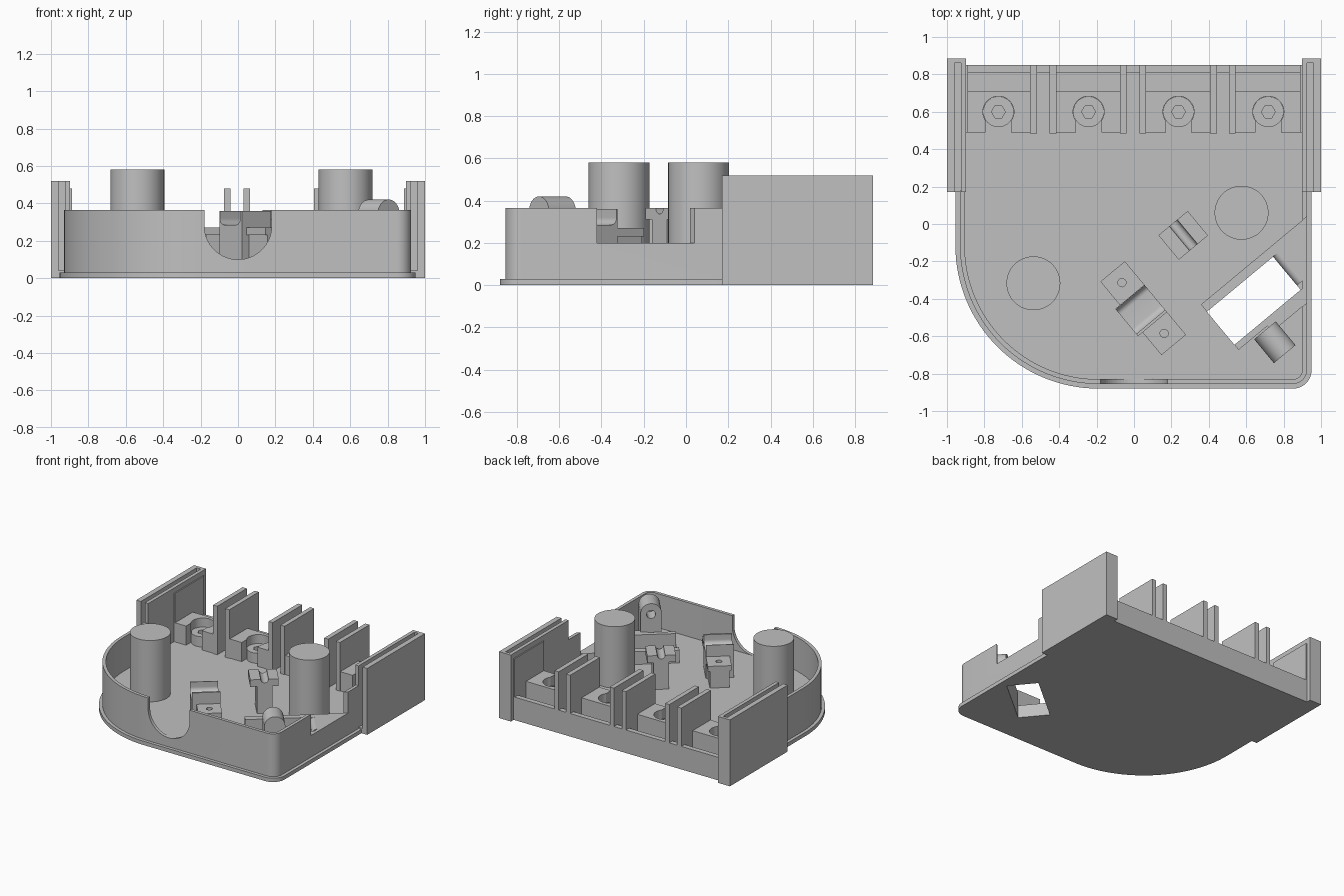
import bpy, bmesh, math
from mathutils import Matrix, Vector

if "Cube" in bpy.data.objects:
    bpy.data.objects.remove(bpy.data.objects["Cube"], do_unlink=True)

grey = bpy.data.materials.new("light grey plastic")
grey.use_nodes = True
COLOR = (0.53, 0.53, 0.53, 1)
grey.diffuse_color = COLOR
grey.node_tree.nodes["Principled BSDF"].inputs["Base Color"].default_value = COLOR

TILT = Matrix.Rotation(math.atan2(0.64, 0.77), 4, "Z")  # frame of the diagonal fittings
UPRIGHT = Matrix.Rotation(math.pi / 2, 4, "X")
ALONG_V = TILT @ UPRIGHT  # local z runs along the negative slanted y axis
ALONG_U = TILT @ Matrix.Rotation(math.pi / 2, 4, "Z") @ UPRIGHT  # local z along slanted x
RIM = 0.03
FLOOR = 0.1


def finish(name, bm, matrix=None):
    if matrix:
        bm.transform(matrix)
    bmesh.ops.recalc_face_normals(bm, faces=bm.faces)
    mesh = bpy.data.meshes.new(name)
    bm.to_mesh(mesh)
    bm.free()
    mesh.materials.append(grey)
    obj = bpy.data.objects.new(name, mesh)
    bpy.context.collection.objects.link(obj)
    return obj


def box(name, x0, x1, y0, y1, z0, z1, matrix=None):
    bm = bmesh.new()
    bmesh.ops.create_cube(bm, size=1)
    for v in bm.verts:
        v.co = Vector(((x0 + x1) / 2 + v.co.x * (x1 - x0),
                       (y0 + y1) / 2 + v.co.y * (y1 - y0),
                       (z0 + z1) / 2 + v.co.z * (z1 - z0)))
    return finish(name, bm, matrix)


def prism(name, points, z0, z1, matrix=None):
    bm = bmesh.new()
    face = bm.faces.new([bm.verts.new((x, y, z0)) for x, y in points])
    new = bmesh.ops.extrude_face_region(bm, geom=[face])["geom"]
    top = [g for g in new if isinstance(g, bmesh.types.BMVert)]
    bmesh.ops.translate(bm, verts=top, vec=(0, 0, z1 - z0))
    return finish(name, bm, matrix)


def arc(cx, cy, r, start, end, n):
    angles = [math.radians(start + (end - start) * i / n) for i in range(n + 1)]
    return [(cx + r * math.cos(a), cy + r * math.sin(a)) for a in angles]


def disc(name, x, y, r, z0, z1, sides=48, matrix=None):
    return prism(name, arc(x, y, r, 0, 360, sides)[:-1], z0, z1, matrix)


def cut(obj, *cutters):
    for c in cutters:
        mod = obj.modifiers.new("cut", "BOOLEAN")
        mod.operation = "DIFFERENCE"
        mod.solver = "EXACT"
        mod.object = c
        c.hide_render = True
        c.hide_viewport = True
        c.display_type = "WIRE"


def smooth(obj):
    bpy.ops.object.select_all(action="DESELECT")
    obj.select_set(True)
    bpy.context.view_layer.objects.active = obj
    bpy.ops.object.shade_smooth_by_angle(angle=math.radians(25))


def outline(inset, back):
    """Case outline: big rounded corner on one side, small on the other."""
    pts = [(-0.955 + inset, back)]
    pts += arc(-0.19, -0.115, 0.765 - inset, 180, 270, 32)
    pts += arc(0.85, -0.78, 0.1 - inset, 270, 360, 10)
    return pts + [(0.95 - inset, back)]


# Base flange and thick floor with the slanted opening
opening = box("opening_cutter", 0, 0.46, -0.84, -0.61, -0.1, 0.15, TILT)
for name, inset, z0, z1 in (("base_flange", 0, 0, RIM), ("floor", 0.03, RIM, FLOOR)):
    back = [(0.9, 0.17), (0.9, 0.85), (-0.9, 0.85), (-0.9, 0.17)]
    slab = prism(name, outline(inset, 0.17) + back, z0, z1)
    cut(slab, opening)
    smooth(slab)

# Curved outer wall with front U notch and side gap
outer, inner = outline(0.025, 0.18), outline(0.05, 0.18)
wall = prism("outer_wall", outer + inner[::-1], RIM, 0.365)
notch = prism("notch_cutter", arc(0, 0.28, 0.18, 180, 360, 32) + [(0.18, 0.6), (-0.18, 0.6)],
              0.7, 1.0, UPRIGHT)
cut(wall, notch, box("side_gap_cutter", 0.35, 1.2, -0.915, -0.56, 0.2, 0.6, TILT))
smooth(wall)

# Slotted side panels
for side, sx in (("left", 1), ("right", -1)):
    mirror = Matrix.Scale(sx, 4, (1, 0, 0))
    panel = [("outer_panel", 0.96, 1.0, 0.17, 0.86, 0, 0.52),
             ("inner_panel", 0.897, 0.925, 0.17, 0.86, 0, 0.52),
             ("slot_bottom", 0.925, 0.96, 0.17, 0.86, 0, 0.04),
             ("panel_end", 0.897, 1.0, 0.86, 0.885, 0, 0.52),
             ("panel_rib", 0.888, 0.897, 0.49, 0.85, FLOOR, 0.48)]
    for name, *size in panel:
        box(f"{side}_{name}", *size, mirror)

# Back wall and paired fins
box("back_wall", -0.9, 0.9, 0.81, 0.85, FLOOR, 0.18)
for i, x in enumerate((-0.537, -0.433, -0.057, 0.047, 0.425, 0.525)):
    box(f"fin_{i + 1}", x - 0.018, x + 0.018, 0.485, 0.85, FLOOR, 0.48)

# Mounting blocks with slotted seats and hexagonal sockets
bays = ((-0.888, -0.555, -0.725), (-0.415, -0.075, -0.243),
        (0.065, 0.407, 0.238), (0.543, 0.888, 0.718))
for i, (x0, x1, x) in enumerate(bays):
    tip = math.degrees(math.acos(0.068 / 0.083))
    seat = arc(x, 0.6, 0.083, -tip, 180 + tip, 32)
    block = [(x0, 0.49), (x - 0.068, 0.49)] + seat[::-1] + [(x + 0.068, 0.49), (x1, 0.49), (x1, 0.71), (x0, 0.71)]
    smooth(prism(f"mount_block_{i + 1}", block, FLOOR, 0.25))
    socket = disc(f"mount_socket_{i + 1}", x, 0.6, 0.082, FLOOR, 0.18)
    cut(socket, disc(f"hex_cutter_{i + 1}", x, 0.6, 0.037, 0.12, 0.3, 6))
    smooth(socket)

# Tall round posts
for name, x, y in (("left_post", 0.575, 0.06), ("right_post", -0.538, -0.317)):
    smooth(disc(name, x, y, 0.144, FLOOR, 0.58, 64))

# Raised pad around the slanted opening, with a rounded lip
pad = [(0, -0.56), (0.732, -0.56), (0.436, -0.915), (0.2, -0.915), (0.2, -0.875), (0, -0.875),
       (0, -0.84), (0.497, -0.84), (0.497, -0.61), (0, -0.61)]
prism("opening_pad", pad, FLOOR, 0.2, TILT)
smooth(disc("opening_lip", 0.495, 0.165, 0.035, 0.61, 0.81, 24, ALONG_V))

# Arched pivot bearing
bearing = prism("arched_bearing", arc(0.175, 0.345, 0.075, 0, 180, 24) + [(0.1, FLOOR), (0.25, FLOOR)],
                0.885, 1.05, ALONG_V)
cut(bearing, disc("bearing_hole_cutter", 0.175, 0.335, 0.032, 0.8, 1.0, 24, ALONG_V))
smooth(bearing)

# Small T-shaped rest with a round groove
box("rest_stem", 0.11, 0.22, -0.3, -0.13, FLOOR, 0.31, TILT)
rest = box("rest_cap", 0.062, 0.265, -0.3, -0.13, 0.31, 0.365, TILT)
cut(rest, disc("rest_groove_cutter", 0.165, 0.365, 0.028, 0.0, 0.5, 24, ALONG_V))
smooth(rest)

# Clamp: drilled end tabs on stems, and a U-shaped cradle between them
for name, v0, v1, hole in (("clamp_back", -0.285, -0.122, -0.2),
                           ("clamp_front", -0.633, -0.475, -0.553)):
    tab = box(name + "_tab", -0.335, -0.165, v0, v1, 0.23, 0.27, TILT)
    stem = box(name + "_stem", -0.32, -0.18, v0, v1, FLOOR, 0.23, TILT)
    drill = disc(name + "_hole_cutter", -0.25, hole, 0.022, 0.15, 0.4, 20, TILT)
    for part in (tab, stem):
        cut(part, drill)
bed = arc(-0.425, 0.32, 0.035, 180, 270, 10) + arc(-0.325, 0.32, 0.035, 270, 360, 10)
cradle = [(-0.285, 0.36), (-0.285, FLOOR), (-0.475, FLOOR), (-0.475, 0.36), (-0.46, 0.36)] + bed + [(-0.29, 0.36)]
smooth(prism("clamp_cradle", cradle, -0.367, -0.165, ALONG_U))
